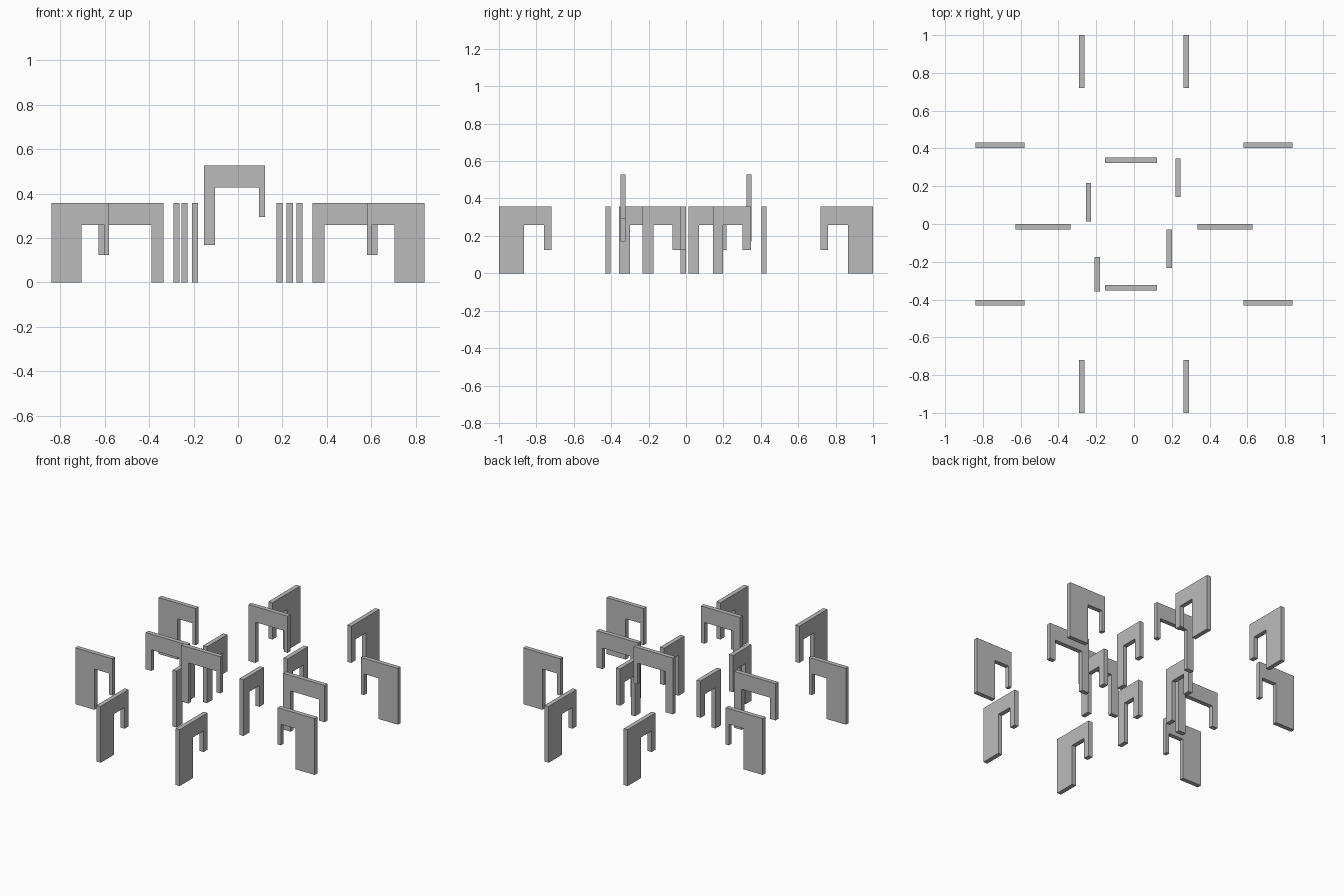
import bpy
import bmesh
from mathutils import Vector

cube = bpy.data.objects.get("Cube")
if cube:
    bpy.data.objects.remove(cube, do_unlink=True)

GREY = (0.5, 0.5, 0.5, 1)
grey = bpy.data.materials.new("plain grey")
grey.use_nodes = True
grey.diffuse_color = GREY
grey.node_tree.nodes["Principled BSDF"].inputs["Base Color"].default_value = GREY

THICK = 0.028
FOOT, HOOK, SOFFIT, TOP = 0, 0.124, 0.258, 0.357


def arch(name, axis, start, end, across, long_w, short_w, lift=0):
    """Flat arch running along axis: long leg at start, short leg at end."""
    d = 1 if end > start else -1
    inner, outer = start + d * long_w, end - d * short_w
    profile = [(start, FOOT), (inner, FOOT), (inner, SOFFIT), (outer, SOFFIT),
               (outer, HOOK), (end, HOOK), (end, TOP), (start, TOP)]

    def point(u, z):
        v = across - THICK / 2
        return (u, v, z + lift) if axis == "x" else (v, u, z + lift)

    bm = bmesh.new()
    face = bm.faces.new([bm.verts.new(point(u, z)) for u, z in profile])
    sweep = bmesh.ops.extrude_face_region(bm, geom=[face])
    offset = Vector((0, THICK, 0)) if axis == "x" else Vector((THICK, 0, 0))
    verts = [g for g in sweep["geom"] if isinstance(g, bmesh.types.BMVert)]
    bmesh.ops.translate(bm, verts=verts, vec=offset)
    bmesh.ops.recalc_face_normals(bm, faces=bm.faces[:])
    mesh = bpy.data.meshes.new(name)
    bm.to_mesh(mesh)
    bm.free()
    mesh.materials.append(grey)
    obj = bpy.data.objects.new(name, mesh)
    bpy.context.collection.objects.link(obj)


# Outer ring: arches with a broad leg facing outwards
for sx, side in ((1, "left"), (-1, "right")):
    for sy, end in ((-1, "front"), (1, "back")):
        arch(f"{end}_{side}_end_arch", "y", sy, sy * 0.72, sx * 0.277, 0.134, 0.04)
        arch(f"{end}_{side}_side_arch", "x", sx * 0.84, sx * 0.58, sy * 0.417, 0.135, 0.022)
    # Middle arches: long leg towards the centre
    arch(f"middle_{side}_arch", "x", sx * 0.336, sx * 0.628, -0.015, 0.053, 0.04)

# Raised centre arches
for y, end in ((-0.337, "front"), (0.337, "back")):
    arch(f"raised_{end}_arch", "x", -0.153, 0.122, y, 0.05, 0.027, 0.17)

# Staggered inner arches
arch("inner_left_back_arch", "y", 0.144, 0.348, 0.233, 0.055, 0.046)
arch("inner_left_front_arch", "y", -0.232, -0.028, 0.187, 0.058, 0.045)
arch("inner_right_back_arch", "y", 0.014, 0.217, -0.241, 0.055, 0.045)
arch("inner_right_front_arch", "y", -0.358, -0.174, -0.194, 0.058, 0.045)
